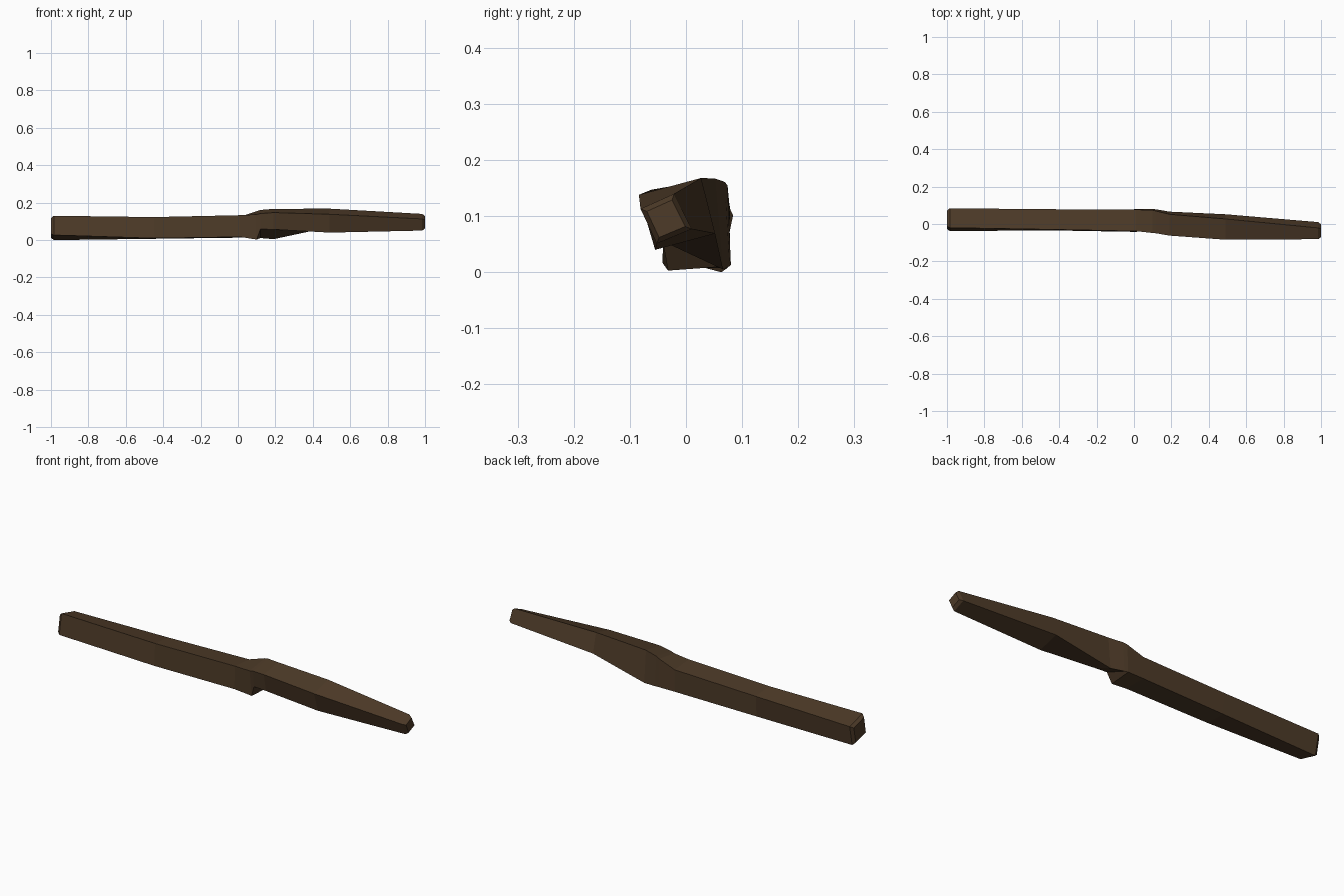
import bpy, bmesh
from mathutils import Vector

if "Cube" in bpy.data.objects:
    bpy.data.objects.remove(bpy.data.objects["Cube"])

# cross-sections: x, then (y, z) of bottom-front, bottom-back, top-back, top-front
SECTIONS = [
    (-0.985, (-0.038, 0.030), (0.063, 0.003), (0.084, 0.105), (-0.020, 0.133)),
    (-0.45, (-0.034, 0.013), (0.073, 0.010), (0.079, 0.115), (-0.029, 0.126)),
    (0.01, (-0.042, 0.020), (0.079, 0.016), (0.077, 0.127), (-0.038, 0.136)),
    (0.10, (-0.032, 0.006), (0.080, 0.016), (0.074, 0.158), (-0.048, 0.140)),
    (0.12, (-0.042, 0.062), (0.078, 0.014), (0.069, 0.164), (-0.050, 0.145)),
    (0.19, (-0.045, 0.060), (0.066, 0.008), (0.052, 0.170), (-0.062, 0.150)),
    (0.49, (-0.055, 0.043), (0.052, 0.072), (0.027, 0.171), (-0.084, 0.141)),
    (0.985, (-0.052, 0.054), (0.010, 0.080), (-0.021, 0.143), (-0.081, 0.116)),
]


def shrunk(section, x, f):
    """Smaller copy of a section, for a chamfered end."""
    c = [sum(p[i] for p in section[1:]) / 4 for i in (0, 1)]
    return (x, *[tuple(c[i] + (p[i] - c[i]) * f for i in (0, 1)) for p in section[1:]])


# whole branch, lofted with chamfered ends
rows = [shrunk(SECTIONS[0], -1, 0.8)] + SECTIONS + [shrunk(SECTIONS[-1], 1, 0.75)]
bm = bmesh.new()
rings = [[bm.verts.new(Vector((r[0], y, z))) for y, z in r[1:]] for r in rows]
for a, b in zip(rings, rings[1:]):
    for i in range(4):
        j = (i + 1) % 4
        bm.faces.new((a[i], a[j], b[j], b[i]))
bm.faces.new(rings[0])
bm.faces.new(rings[-1])
bmesh.ops.recalc_face_normals(bm, faces=bm.faces[:])
low = min(v.co.z for v in bm.verts)
for v in bm.verts:
    v.co.z -= low

mesh = bpy.data.meshes.new("wooden_beam")
bm.to_mesh(mesh)
bm.free()
wood = bpy.data.materials.new("dark brown wood")
wood.diffuse_color = (0.075, 0.043, 0.021, 1)
wood.use_nodes = True
wood.node_tree.nodes["Principled BSDF"].inputs["Base Color"].default_value = wood.diffuse_color
mesh.materials.append(wood)
bpy.context.collection.objects.link(bpy.data.objects.new("wooden_beam", mesh))
